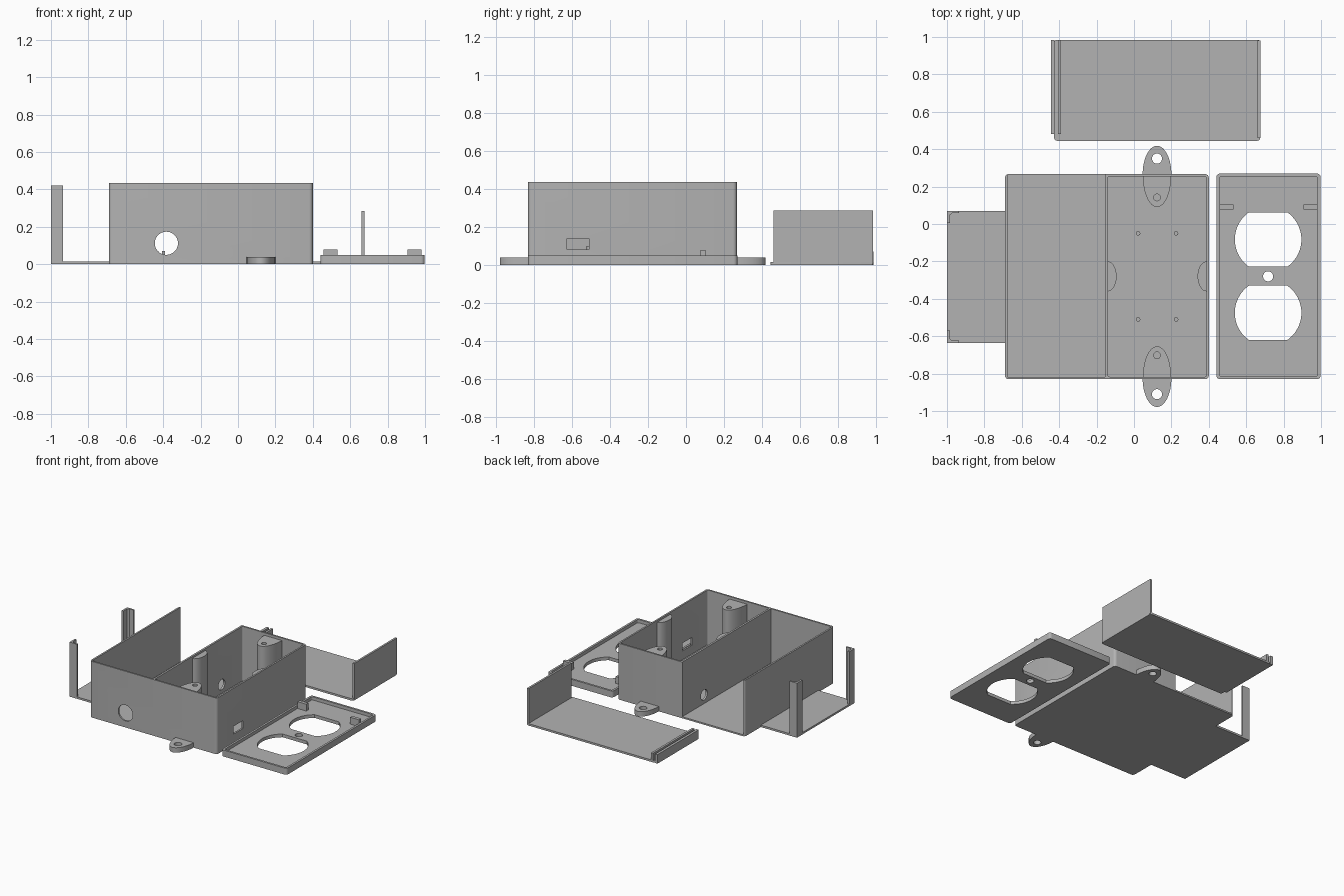
import bpy, bmesh
from math import sin, cos, pi, radians
from mathutils import Matrix

if "Cube" in bpy.data.objects:
    bpy.data.objects.remove(bpy.data.objects["Cube"])

# Single matte plastic colour
COLOUR = (0.45, 0.45, 0.45, 1)
plastic = bpy.data.materials.new("grey plastic")
plastic.use_nodes = True
plastic.diffuse_color = COLOUR
plastic.node_tree.nodes["Principled BSDF"].inputs["Base Color"].default_value = COLOUR


def prism(name, outline, z0, z1):
    """Extrude a counter-clockwise outline from z0 to z1."""
    bm = bmesh.new()
    face = bm.faces.new([bm.verts.new((x, y, z0)) for x, y in outline])
    top = bmesh.ops.extrude_face_region(bm, geom=[face])["geom"]
    for v in top:
        if isinstance(v, bmesh.types.BMVert):
            v.co.z = z1
    bmesh.ops.recalc_face_normals(bm, faces=bm.faces)
    mesh = bpy.data.meshes.new(name)
    bm.to_mesh(mesh)
    bm.free()
    mesh.materials.append(plastic)
    obj = bpy.data.objects.new(name, mesh)
    bpy.context.collection.objects.link(obj)
    return obj


def arc(cx, cy, rx, ry, a0, a1, n):
    return [(cx + rx * cos(radians(a0 + (a1 - a0) * i / n)),
             cy + ry * sin(radians(a0 + (a1 - a0) * i / n))) for i in range(n + 1)]


def rect(x0, x1, y0, y1, r=0):
    if not r:
        return [(x0, y0), (x1, y0), (x1, y1), (x0, y1)]
    corners = ((x1 - r, y1 - r), (x0 + r, y1 - r), (x0 + r, y0 + r), (x1 - r, y0 + r))
    return [p for i, (x, y) in enumerate(corners) for p in arc(x, y, r, r, 90 * i, 90 * i + 90, 4)]


def disc(x, y, r, n=32):
    return arc(x, y, r, r, 0, 360, n)[:-1]


def turned(obj, axis, x, y, z):
    """Lay a cutter that was made around the origin along another axis."""
    obj.data.transform(Matrix.Translation((x, y, z)) @ Matrix.Rotation(pi / 2, 4, axis))
    return obj


def cut(obj, *cutters):
    bpy.context.view_layer.objects.active = obj
    for c in cutters:
        c.hide_render = True
        mod = obj.modifiers.new("cut", "BOOLEAN")
        mod.operation, mod.solver, mod.object = "DIFFERENCE", "EXACT", c
        bpy.ops.object.modifier_apply(modifier=mod.name)
        bpy.data.objects.remove(c)
    return obj


parts = []

# Two-bay housing, the left bay open at the back
H, FLOOR = 0.435, 0.012
housing = prism("housing", rect(-0.69, 0.40, -0.83, 0.267, 0.02), 0, H)
cut(housing,
    prism("left_bay", rect(-0.677, -0.155, -0.817, 0.4), FLOOR, 1),
    prism("right_bay", rect(-0.14, 0.387, -0.817, 0.254, 0.01), FLOOR, 1),
    turned(prism("cable_hole", disc(0, 0, 0.062), -0.1, 0.1), "X", -0.383, -0.83, 0.112),
    turned(prism("divider_hole", disc(0, 0, 0.04), -0.05, 0.05), "Y", -0.147, 0, 0.08),
    prism("socket_window", rect(0.35, 0.45, -0.625, -0.51), 0.08, 0.14))
parts.append(housing)

# Screw posts inside the end walls and mounting tabs outside them
for end, wall, centre, s in (("front", -0.817, -0.81, 1), ("back", 0.254, 0.25, -1)):
    a = 0 if s > 0 else 180
    post = prism(end + "_screw_post", arc(0.123, wall, 0.075, 0.163, a, a + 180, 32), 0.005, 0.415)
    cut(post, prism("post_hole", disc(0.123, centre + s * 0.108, 0.018), 0.2, 1))
    tab = prism(end + "_mounting_tab", arc(0.123, centre - s * 0.014, 0.077, 0.154, a + 180, a + 360, 32), 0, 0.038)
    cut(tab, prism("tab_hole", disc(0.123, centre - s * 0.1, 0.027), -1, 1))
    parts += [post, tab]

# Half-round posts on the side walls of the right bay
for side, x, a in (("left", -0.141, -90), ("right", 0.388, 90)):
    parts.append(prism(side + "_half_post", arc(x, -0.28, 0.048, 0.08, a, a + 180, 24), 0.005, 0.42))

# Board pegs
for x in (0.022, 0.225):
    for y in (-0.51, -0.05):
        parts.append(prism("board_peg", disc(x, y, 0.012, 16), 0.005, 0.10))

# Side tray with corner angle posts
parts.append(prism("side_tray", rect(-1, -0.685, -0.635, 0.07), 0, 0.015))
for y, s in ((-0.635, 1), (0.07, -1)):
    angle = [(-1, 0), (-0.935, 0), (-0.935, 0.012), (-0.972, 0.012),
             (-0.985, 0.022), (-0.985, 0.065), (-1, 0.065)]
    parts.append(prism("corner_angle", [(px, y + s * py) for px, py in angle], 0.005, 0.422))

# Sliding lid with one upright wall and a pair of groove ribs
parts.append(prism("lid_plate", rect(-0.427, 0.675, 0.445, 0.985, 0.015), 0, 0.015))
parts.append(prism("lid_wall", rect(0.66, 0.675, 0.46, 0.982), 0.005, 0.285))
parts.append(prism("lid_outer_rib", rect(-0.445, -0.425, 0.48, 0.985), 0, 0.07))
parts.append(prism("lid_inner_rib", rect(-0.407, -0.39, 0.48, 0.985), 0.005, 0.07))

# Outlet cover: shallow tray with two flat-sided round openings
cover = prism("outlet_cover", rect(0.44, 0.998, -0.83, 0.27, 0.02), 0, 0.05)
cut(cover, prism("cover_recess", rect(0.456, 0.982, -0.814, 0.254, 0.012), 0.025, 1),
    prism("cover_screw_hole", disc(0.717, -0.28, 0.027), -1, 1))
for y in (-0.083, -0.475):
    opening = arc(0.717, y, 0.178, 0.178, -54.5, 54.5, 20) + arc(0.717, y, 0.178, 0.178, 125.5, 234.5, 20)
    cut(cover, prism("outlet_opening", opening, -1, 1))
parts.append(cover)
for x in (0.456, 0.907):
    parts.append(prism("cover_clip", rect(x, x + 0.075, 0.077, 0.103), 0.02, 0.078))

# Smooth the round walls, keep edges sharp
bpy.ops.object.select_all(action="DESELECT")
for obj in parts:
    obj.select_set(True)
bpy.context.view_layer.objects.active = housing
bpy.ops.object.shade_smooth_by_angle(angle=radians(30))
